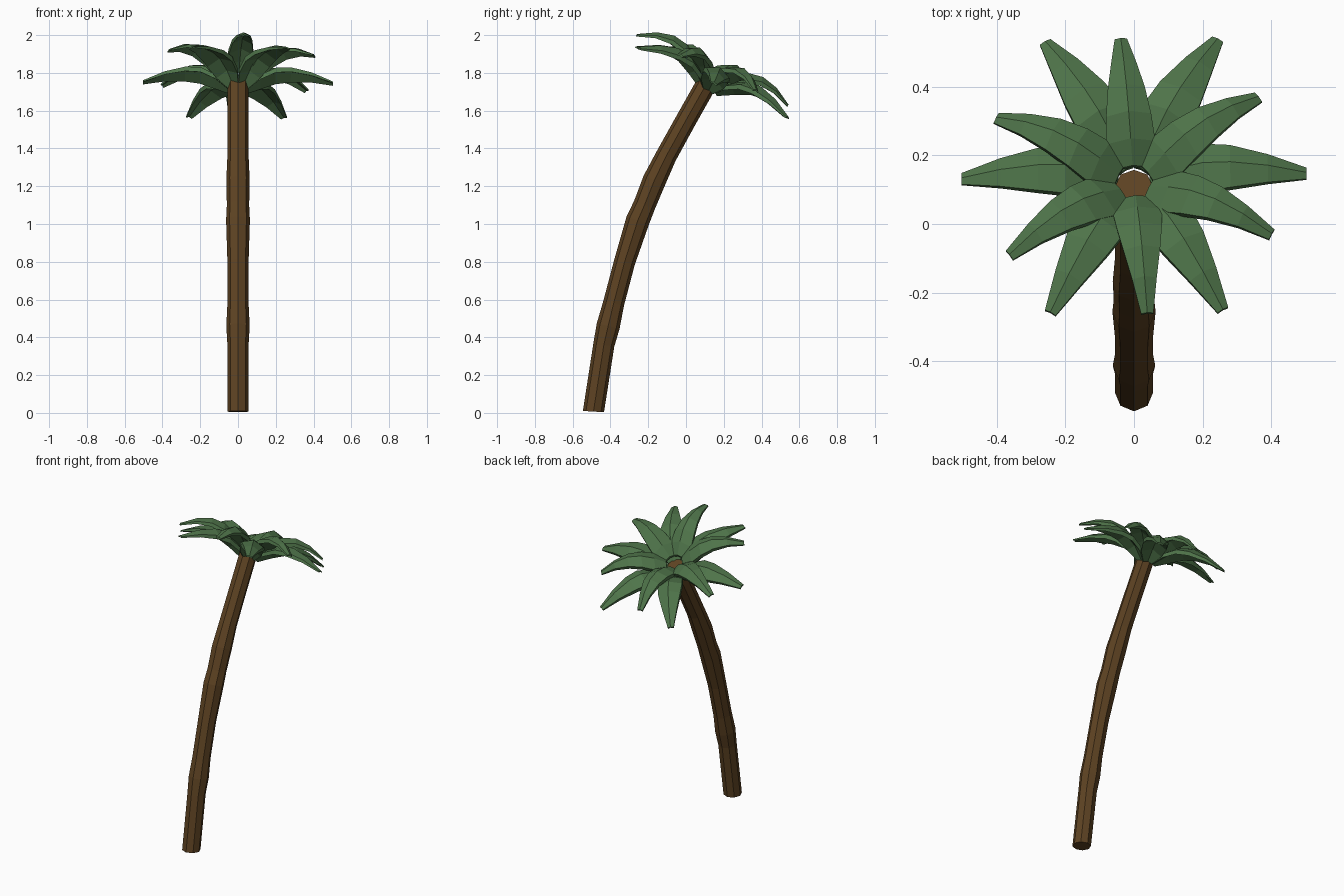
import bpy, bmesh
from math import sin, cos, pi, radians
from mathutils import Vector, Matrix

if "Cube" in bpy.data.objects:
    bpy.data.objects.remove(bpy.data.objects["Cube"])


def make_object(name, bm, mat):
    bmesh.ops.recalc_face_normals(bm, faces=bm.faces)
    mesh = bpy.data.meshes.new(name)
    bm.to_mesh(mesh)
    bm.free()
    mesh.materials.append(mat)
    obj = bpy.data.objects.new(name, mesh)
    bpy.context.collection.objects.link(obj)
    return obj


def material(name, color):
    m = bpy.data.materials.new(name)
    m.diffuse_color = (*color, 1)
    m.use_nodes = True
    m.node_tree.nodes["Principled BSDF"].inputs["Base Color"].default_value = m.diffuse_color
    return m


def loft(bm, rings):
    """Skin closed rings of points and cap both ends."""
    vs = [[bm.verts.new(p) for p in ring] for ring in rings]
    n = len(vs[0])
    for a, b in zip(vs, vs[1:]):
        for i in range(n):
            j = (i + 1) % n
            bm.faces.new((a[i], a[j], b[j], b[i]))
    bm.faces.new(vs[0])
    bm.faces.new(vs[-1])


bark = material("bark", (0.11, 0.055, 0.016))
green = material("leaf_green", (0.08, 0.18, 0.07))

# Trunk: eight-sided, leaning towards +y; each entry is (y, z, radius)
path = [(-0.49, 0.007, 0.056), (-0.435, 0.36, 0.056), (-0.412, 0.46, 0.062),
        (-0.383, 0.58, 0.056), (-0.325, 0.80, 0.056), (-0.255, 1.02, 0.063),
        (-0.22, 1.10, 0.059), (-0.168, 1.23, 0.062), (-0.105, 1.36, 0.056),
        (0.0, 1.55, 0.055), (0.11, 1.745, 0.055)]
bm = bmesh.new()
rings = []
for i, (y, z, r) in enumerate(path):
    y0, z0, _ = path[max(i - 1, 0)]
    y1, z1, _ = path[min(i + 1, len(path) - 1)]
    t = Vector((0, y1 - y0, z1 - z0)).normalized()
    if i == 0:
        t = Vector((0, 0.06, 1)).normalized()
    side = Vector((0, t.z, -t.y))
    rings.append([Vector((0, y, z)) + r * (cos(a) * Vector((1, 0, 0)) + sin(a) * side)
                  for a in (k * pi / 4 for k in range(8))])
loft(bm, rings)
make_object("trunk", bm, bark)

# Leaf crown: two layers of six arched, ridged leaves tilted with the trunk
TILT = Matrix.Rotation(radians(-25), 4, 'X')


def leaf_layer(name, height, start, profile):
    bm = bmesh.new()
    for k in range(6):
        turn = (Matrix.Translation((0, 0.14, height)) @ TILT
                @ Matrix.Rotation(radians(start + 60 * k), 4, 'Z'))
        rings = []
        for r, h, w, d in profile:      # radius, height, half width, ridge drop
            t = 0.7 * d + 0.004         # edge thickness
            section = [(-w, h - d), (0, h), (w, h - d),
                       (w * 0.97, h - d - t), (0, h - t), (-w * 0.97, h - d - t)]
            rings.append([turn @ Vector((r, y, z)) for y, z in section])
        loft(bm, rings)
    make_object(name, bm, green)


leaf_layer("lower_leaves", 1.75, 1,
           [(0.045, -0.035, 0.026, 0.01), (0.12, 0.045, 0.066, 0.03),
            (0.20, 0.085, 0.076, 0.033), (0.28, 0.088, 0.068, 0.03),
            (0.39, 0.06, 0.045, 0.02), (0.503, 0.006, 0.018, 0.006)])
leaf_layer("upper_leaves", 1.815, 35,
           [(0.048, -0.03, 0.028, 0.01), (0.11, 0.025, 0.072, 0.03),
            (0.18, 0.066, 0.066, 0.031), (0.26, 0.08, 0.054, 0.026),
            (0.35, 0.058, 0.036, 0.017), (0.443, 0.005, 0.018, 0.006)])
